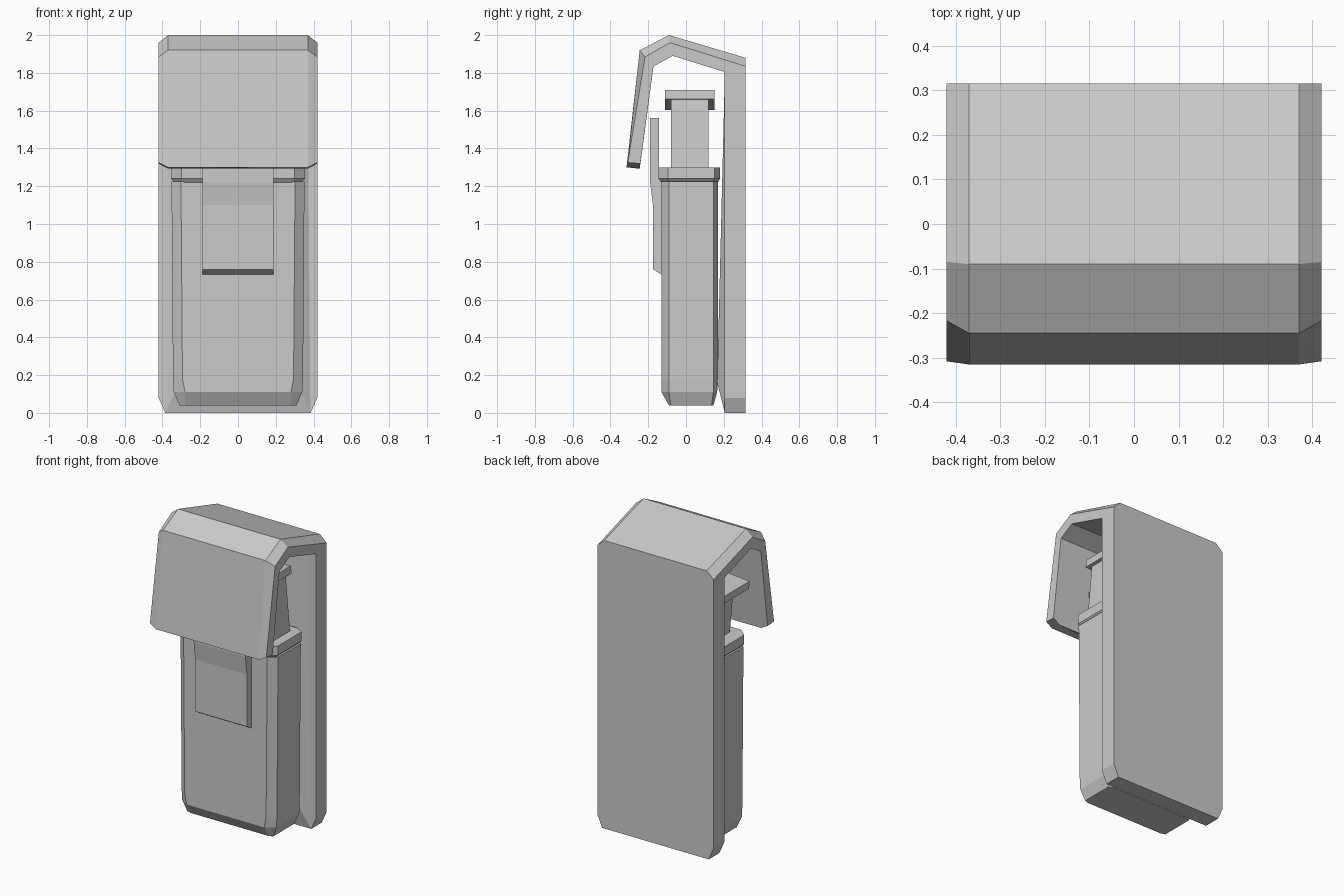
import bpy, math
from mathutils import Matrix

if "Cube" in bpy.data.objects:
    bpy.data.objects.remove(bpy.data.objects["Cube"])


def make(name, verts, faces):
    me = bpy.data.meshes.new(name)
    me.from_pydata(verts, [], faces)
    ob = bpy.data.objects.new(name, me)
    bpy.context.collection.objects.link(ob)
    return ob


def loft(name, rings):
    """Skin equal-length rings and cap both ends."""
    n = len(rings[0])
    verts = [v for r in rings for v in r]
    faces = []
    for k in range(len(rings) - 1):
        for i in range(n):
            j = (i + 1) % n
            faces.append((k * n + i, k * n + j, (k + 1) * n + j, (k + 1) * n + i))
    last = (len(rings) - 1) * n
    faces += [tuple(reversed(range(n))), tuple(range(last, last + n))]
    ob = make(name, verts, faces)
    # consistent outward normals
    import bmesh
    bm = bmesh.new()
    bm.from_mesh(ob.data)
    bmesh.ops.recalc_face_normals(bm, faces=bm.faces)
    bm.to_mesh(ob.data)
    bm.free()
    return ob


def octagon(z, hx, y0, y1, cx, cf, cb):
    """Chamfered rectangle: cx across, cf at the front, cb at the back."""
    right = [(hx - cx, y0, z), (hx, y0 + cf, z), (hx, y1 - cb, z), (hx - cx, y1, z)]
    return right + [(-x, y, z) for x, y, z in reversed(right)]


def prism(name, profile, hx):
    return loft(name, [[(x, y, z) for y, z in profile] for x in (-hx, hx)])


# Back plate folding over into the hood: outer, outer side, inner side, inner, side x
stations = [
    ((.315, 0), (.315, 0), (.205, 0), (.205, 0), .385),
    ((.315, .08), (.315, .08), (.205, .08), (.205, .08), .42),
    ((.315, 1.88), (.315, 1.835), (.205, 1.805), (.205, 1.81), .42),
    ((-.09, 2.0), (-.085, 1.96), (-.07, 1.89), (-.07, 1.89), .42),
    ((-.245, 1.92), (-.217, 1.885), (-.172, 1.835), (-.172, 1.835), .42),
    ((-.315, 1.30), (-.308, 1.325), (-.242, 1.32), (-.245, 1.293), .42),
]
rings = []
for o, os, ins, inn, sx in stations:
    half = [(.37, *o), (sx, *os), (sx, *ins), (.37, *inn)]
    rings.append(half + [(-x, y, z) for x, y, z in reversed(half)])
loft("back_plate_and_hood", rings)

# Shallow wedge on the plate behind the body
make("plate_wedge",
     [(-.385, .206, 0), (.385, .206, 0), (.31, .165, .16), (-.31, .165, .16),
      (-.37, .206, 1.81), (.37, .206, 1.81)],
     [(0, 1, 2, 3), (3, 2, 5, 4), (1, 5, 2), (0, 3, 4), (0, 4, 5, 1)])

# Body with chamfered corners and bottom
loft("body", [
    octagon(.04, .31, -.09, .145, .03, .01, .01),
    octagon(.11, .34, -.13, .165, .06, .04, .02),
    octagon(.18, .344, -.13, .17, .05, .04, .025),
    octagon(1.225, .352, -.13, .17, .05, .04, .025)])

# Collar on top of the body
loft("collar", [
    octagon(1.22, .335, -.13, .17, .05, .035, .03),
    octagon(1.24, .354, -.145, .18, .055, .05, .03),
    octagon(1.30, .354, -.145, .18, .055, .05, .03)])


# Leaning stem and head
def tilted_box(name, x0, x1, y0, y1, z0, z1):
    ob = loft(name, [[(x0, y0, z), (x1, y0, z), (x1, y1, z), (x0, y1, z)] for z in (z0, z1)])
    rot = Matrix.Translation((0, 0, 1.3)) @ Matrix.Rotation(math.radians(-5), 4, 'Y')
    ob.data.transform(rot)


tilted_box("stem", -.26, .29, -.08, .12, -.03, .34)
tilted_box("head", -.35, .312, -.11, .15, .335, .385)

# Front clip
prism("front_clip", [(-.19, 1.56), (-.19, 1.22), (-.175, 1.10), (-.175, .76),
                     (-.125, .73), (-.125, 1.23), (-.142, 1.24), (-.142, 1.56)], .187)
